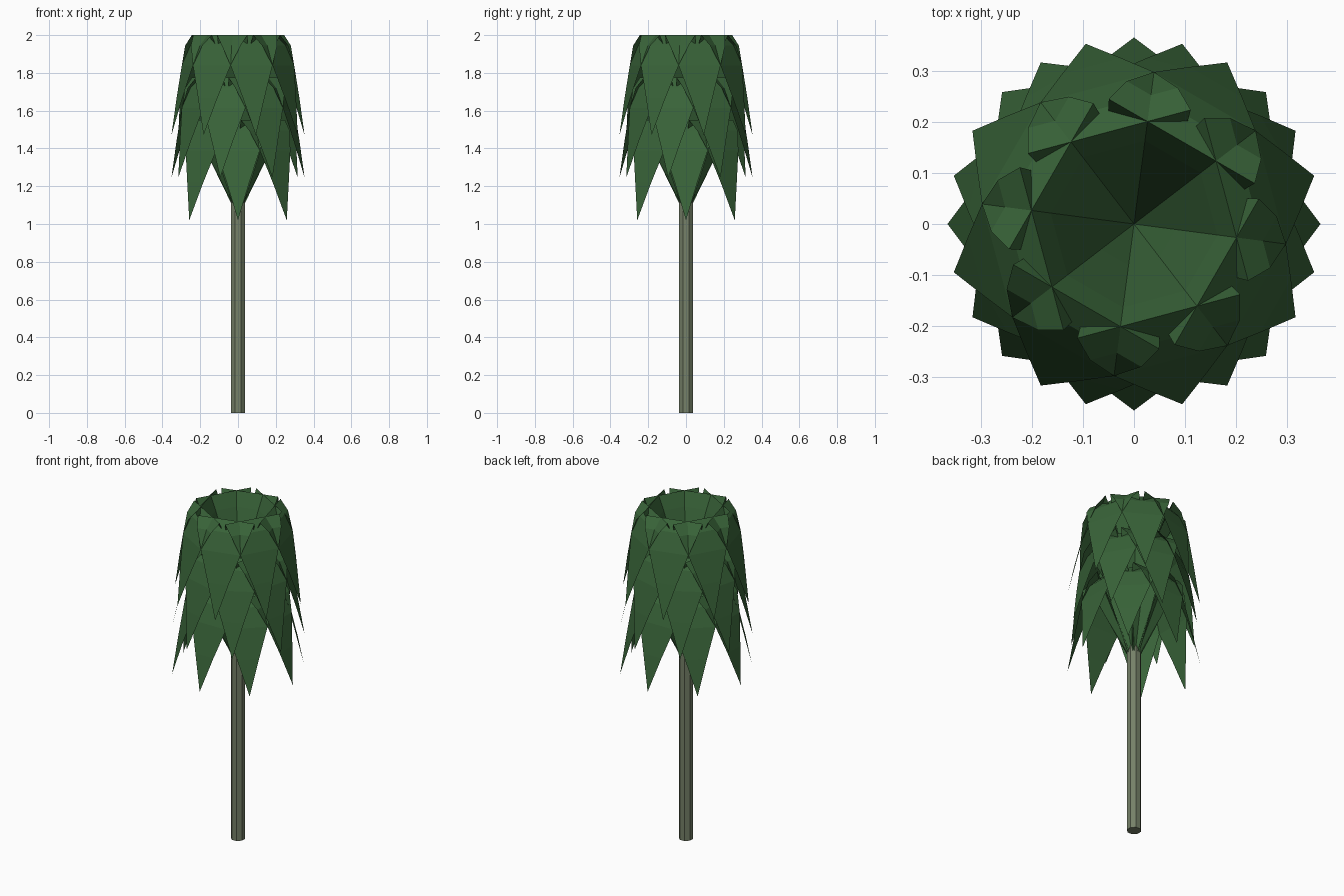
import bpy, bmesh
from math import cos, sin, radians

if "Cube" in bpy.data.objects:
    bpy.data.objects.remove(bpy.data.objects["Cube"])


def material(name, rgb):
    m = bpy.data.materials.new(name)
    m.diffuse_color = (*rgb, 1)
    m.use_nodes = True
    m.node_tree.nodes["Principled BSDF"].inputs["Base Color"].default_value = m.diffuse_color
    return m


leaf_mat = material("leaf_green", (0.04, 0.125, 0.04))
bark_mat = material("bark", (0.18, 0.22, 0.14))

# Trunk
bpy.ops.mesh.primitive_cylinder_add(vertices=8, radius=0.04, depth=1.25, location=(0, 0, 0.625),
                                    rotation=(0, 0, radians(22.5)))
trunk = bpy.context.object
trunk.name = "trunk"
trunk.data.materials.append(bark_mat)

# Leaf profile: distance from axis, height, half width
LEAF = [(0.0, 1.50, 0.01), (0.075, 1.71, 0.08), (0.152, 1.92, 0.145), (0.187, 2.0, 0.165),
        (0.235, 1.945, 0.152), (0.277, 1.84, 0.115), (0.32, 1.67, 0.06), (0.365, 1.47, 0.0)]


def leaf_ring(name, start, drop, count=8):
    bm = bmesh.new()
    for i in range(count):
        a = radians(start + i * 360 / count)
        rows = []
        for r, z, w in LEAF:
            offsets = (-w, w) if w else (0,)
            rows.append([bm.verts.new((r * cos(a) - s * sin(a), r * sin(a) + s * cos(a), z - drop))
                         for s in offsets])
        for lower, upper in zip(rows, rows[1:]):
            bm.faces.new(lower + upper[::-1])
    bmesh.ops.recalc_face_normals(bm, faces=bm.faces)
    # Every leaf shows its upper side along the arch
    for f in bm.faces:
        if f.normal.z < 0:
            f.normal_flip()
    mesh = bpy.data.meshes.new(name)
    bm.to_mesh(mesh)
    bm.free()
    obj = bpy.data.objects.new(name, mesh)
    mesh.materials.append(leaf_mat)
    bpy.context.collection.objects.link(obj)


# Three staggered crowns of drooping leaves
leaf_ring("top_leaves", 15, 0.0)
leaf_ring("middle_leaves", 30, 0.225)
leaf_ring("bottom_leaves", 0, 0.45)
